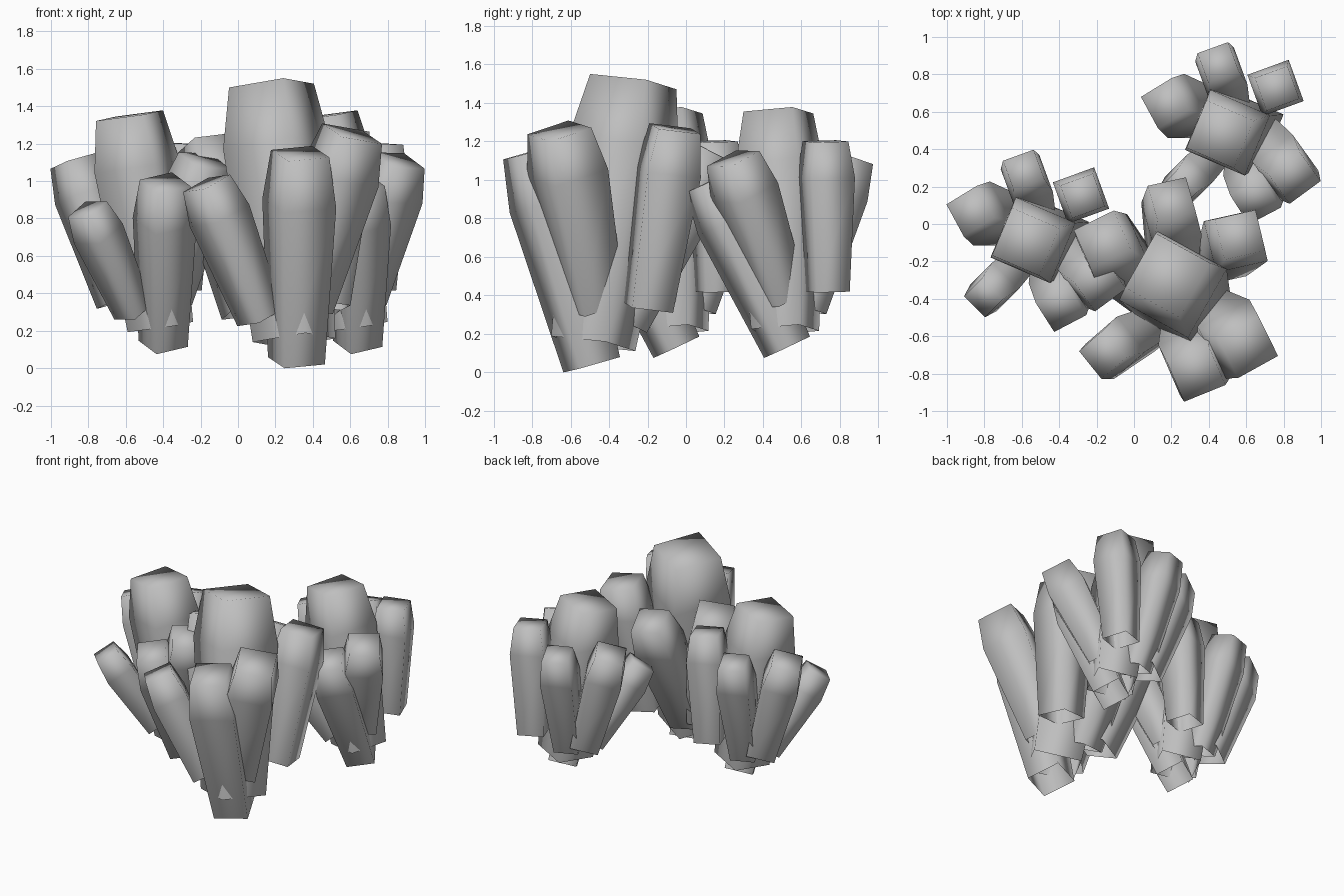
import bpy, bmesh
from math import radians
from mathutils import Matrix, Vector

cube = bpy.data.objects.get("Cube")
if cube:
    bpy.data.objects.remove(cube)

stone = bpy.data.materials.new("grey_crystal")
stone.use_nodes = True
grey = (0.52, 0.52, 0.52, 1)
stone.diffuse_color = grey
stone.node_tree.nodes["Principled BSDF"].inputs["Base Color"].default_value = grey

# Fraction along the shaft, relative width: narrow foot, wide shoulder, narrow tip
PROFILE = [(0, 0.77), (0.76, 1), (1, 0.79)]

# Part name, foot, tip, shoulder width, twist in degrees
CRYSTALS = [
    ("main", (0.115, 0.01, 0.14), (-0.05, -0.025, 1.27), 0.35, -23),
    ("left", (-0.1, 0.085, 0.28), (-0.345, 0.14, 1.03), 0.25, 30),
    ("back", (0.01, 0.12, 0.25), (-0.06, 0.36, 1.03), 0.22, 20),
    ("upright", (0.22, 0.23, 0.34), (0.255, 0.22, 1.12), 0.235, 20),
    ("small", (-0.03, -0.08, 0.22), (-0.275, -0.325, 0.77), 0.2, -45),
    ("front", (0.13, 0.02, 0.05), (0.14, -0.385, 0.91), 0.25, 30),
    ("right", (0.15, -0.01, 0.3), (0.35, -0.26, 1.03), 0.26, 36),
]


def crystal(name, foot, tip, width, twist, place):
    """Four-sided shaft, open at the foot and capped at the tip."""
    foot, tip = Vector(foot), Vector(tip)
    axis = tip - foot
    turn = Vector((0, 0, 1)).rotation_difference(axis).to_matrix().to_4x4()
    frame = Matrix.Translation(foot) @ turn @ Matrix.Rotation(radians(twist), 4, "Z")
    bm = bmesh.new()
    rings = []
    for t, scale in PROFILE:
        h = width * scale / 2
        corners = [(-h, -h), (h, -h), (h, h), (-h, h)]
        rings.append([bm.verts.new((x, y, t * axis.length)) for x, y in corners])
    for low, high in zip(rings, rings[1:]):
        for i in range(4):
            j = (i + 1) % 4
            bm.faces.new((low[i], low[j], high[j], high[i]))
    bm.faces.new(rings[-1])
    for face in bm.faces:
        face.smooth = True
    bm.transform(place @ frame)
    mesh = bpy.data.meshes.new(name)
    bm.to_mesh(mesh)
    bm.free()
    mesh.materials.append(stone)
    bpy.context.collection.objects.link(bpy.data.objects.new(name, mesh))


def cluster(name, base, size, turn, lean_back, lean_side):
    place = (Matrix.Translation(base) @ Matrix.Rotation(radians(lean_side), 4, "Y")
             @ Matrix.Rotation(radians(-lean_back), 4, "X")
             @ Matrix.Rotation(radians(turn), 4, "Z") @ Matrix.Scale(size, 4))
    for part, foot, tip, width, twist in CRYSTALS:
        crystal(f"{name}_{part}_crystal", foot, tip, width, twist, place)


# Two equal clusters and a larger one leaning back
cluster("left_side", (0.51, 0.505, 0.08), 1, 0, 0, 0)
cluster("right_side", (-0.53, -0.07, 0.08), 1, 0, 0, 0)
cluster("large", (0.15, -0.505, -0.01), 1.21, -7, 9.5, 3.5)
